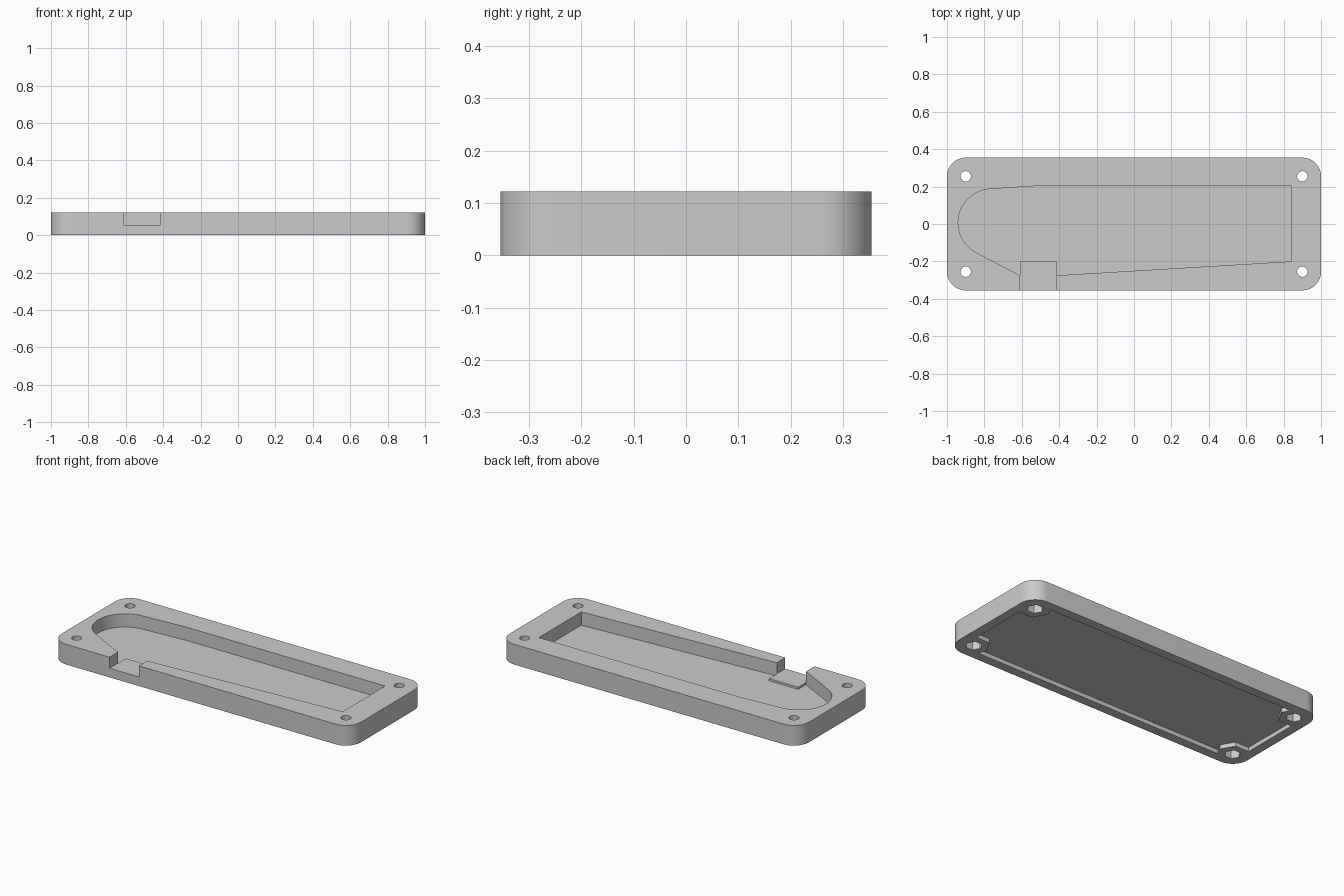
import bpy, bmesh
from math import cos, sin, radians, pi

if "Cube" in bpy.data.objects:
    bpy.data.objects.remove(bpy.data.objects["Cube"])

L, W, H = 2.0, 0.71, 0.122          # overall plate size
HX, HY = 0.9, 0.255                 # screw hole positions
CORNERS = [(sx * HX, sy * HY) for sx in (-1, 1) for sy in (-1, 1)]


def arc(cx, cy, r, a0, a1, n):
    return [(cx + r * cos(radians(a0 + (a1 - a0) * i / n)),
             cy + r * sin(radians(a0 + (a1 - a0) * i / n))) for i in range(n + 1)]


def rounded_rect(w, d, r, n=12):
    x, y = w / 2 - r, d / 2 - r
    pts = []
    for i, (sx, sy) in enumerate([(1, 1), (-1, 1), (-1, -1), (1, -1)]):
        pts += arc(sx * x, sy * y, r, i * 90, i * 90 + 90, n)
    return pts


def polygon(x, y, r, n):
    return [(x + r * cos(2 * pi * i / n), y + r * sin(2 * pi * i / n)) for i in range(n)]


def prism(name, pts, z0, z1):
    bm = bmesh.new()
    low = [bm.verts.new((x, y, z0)) for x, y in pts]
    high = [bm.verts.new((x, y, z1)) for x, y in pts]
    bm.faces.new(low)
    bm.faces.new(high)
    for i in range(len(pts)):
        j = (i + 1) % len(pts)
        bm.faces.new((low[i], low[j], high[j], high[i]))
    bmesh.ops.recalc_face_normals(bm, faces=bm.faces)
    me = bpy.data.meshes.new(name)
    bm.to_mesh(me)
    bm.free()
    ob = bpy.data.objects.new(name, me)
    bpy.context.collection.objects.link(ob)
    return ob


def cut(target, cutter):
    m = target.modifiers.new("cut", 'BOOLEAN')
    m.operation, m.solver, m.object = 'DIFFERENCE', 'EXACT', cutter
    cutter.hide_render = True
    bpy.context.view_layer.objects.active = target
    bpy.ops.object.modifier_apply(modifier=m.name)
    bpy.data.objects.remove(cutter)


# rounded plate
plate = prism("case_half", rounded_rect(L, W, 0.1), 0, H)

# shallow underside recess, leaving a rim and hexagonal corner bosses
recess = prism("recess_cutter", rounded_rect(L - 0.11, W - 0.11, 0.045, 6), -0.1, 0.025)
for x, y in CORNERS:
    cut(recess, prism("boss", polygon(x, y, 0.09, 6), -0.2, 0.2))
cut(plate, recess)

# top pocket: round nose, tapered front, step left for the side opening
outline = arc(-0.76, 0.007, 0.18, 94, 243, 24)
outline += [(-0.61, -0.275), (-0.61, -0.2), (-0.415, -0.2), (-0.415, -0.275),
            (0.84, -0.2), (0.84, 0.205), (-0.49, 0.205)]
cut(plate, prism("pocket_cutter", outline, 0.042, 0.3))

# side opening through the front wall
cut(plate, prism("opening_cutter",
                 [(-0.6105, -0.5), (-0.4145, -0.5), (-0.4145, -0.15), (-0.6105, -0.15)],
                 0.055, 0.3))

# screw holes and hexagonal nut sockets below
for x, y in CORNERS:
    cut(plate, prism("hole_cutter", polygon(x, y, 0.028, 24), -0.2, 0.4))
    cut(plate, prism("nut_cutter", polygon(x, y, 0.045, 6), -0.2, 0.055))

bpy.ops.object.select_all(action='DESELECT')
plate.select_set(True)
bpy.context.view_layer.objects.active = plate
bpy.ops.object.shade_smooth_by_angle(angle=radians(20))
